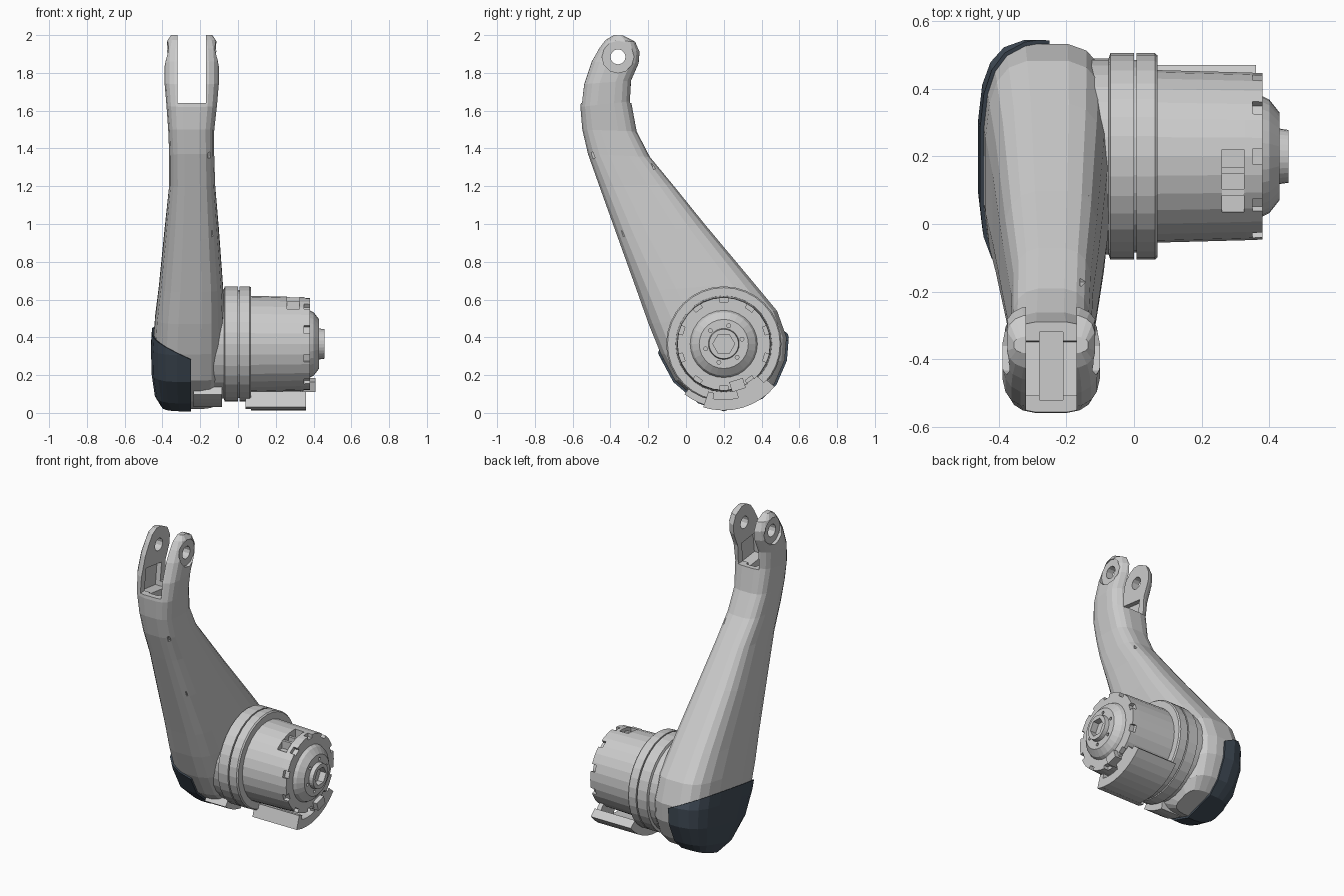
import bpy, bmesh, math
from mathutils import Vector, Matrix

if "Cube" in bpy.data.objects:
    bpy.data.objects.remove(bpy.data.objects["Cube"])

AY, AZ = 0.20, 0.365          # joint axis (runs along x)
PY, PZ = -0.36, 1.885         # fork pin axis


def make(name, bm):
    bmesh.ops.recalc_face_normals(bm, faces=bm.faces)
    me = bpy.data.meshes.new(name)
    bm.to_mesh(me)
    bm.free()
    ob = bpy.data.objects.new(name, me)
    bpy.context.collection.objects.link(ob)
    return ob


def loft(bm, rings):
    vs = [[bm.verts.new(p) for p in r] for r in rings]
    n = len(vs[0])
    for a, b in zip(vs, vs[1:]):
        for i in range(n):
            bm.faces.new((a[i], a[(i + 1) % n], b[(i + 1) % n], b[i]))
    bm.faces.new(vs[0])
    bm.faces.new(vs[-1])


def lathe(name, prof, y=AY, z=AZ, n=28, turn=0.0):
    """Turn (x, radius) pairs about an axis along x."""
    bm = bmesh.new()
    loft(bm, [[(x, y + r * math.cos(turn + i * math.tau / n), z + r * math.sin(turn + i * math.tau / n))
               for i in range(n)] for x, r in prof])
    return make(name, bm)


def box(name, lo, hi, rot=0.0):
    """Box between two corners, turned about x through its centre."""
    lo, hi = Vector(lo), Vector(hi)
    bm = bmesh.new()
    bmesh.ops.create_cube(bm, size=1)
    s = hi - lo
    bmesh.ops.transform(bm, verts=bm.verts, matrix=Matrix.Translation((lo + hi) / 2)
                        @ Matrix.Rotation(rot, 4, 'X') @ Matrix.Diagonal((s.x, s.y, s.z, 1)))
    return make(name, bm)


def arc(name, x0, x1, r0, r1, a0, a1, n=8):
    """Curved shell segment around the joint axis."""
    bm = bmesh.new()
    rings = []
    for i in range(n + 1):
        a = math.radians(a0 + (a1 - a0) * i / n)
        c, s = math.cos(a), math.sin(a)
        rings.append([(x, AY + r * c, AZ + r * s) for x, r in ((x0, r0), (x1, r0), (x1, r1), (x0, r1))])
    loft(bm, rings)
    return make(name, bm)


def cut(ob, cutters):
    for c in cutters:
        m = ob.modifiers.new("cut", 'BOOLEAN')
        m.operation, m.object, m.solver = 'DIFFERENCE', c, 'EXACT'
        bpy.context.view_layer.objects.active = ob
        bpy.ops.object.modifier_apply(modifier=m.name)
        bpy.data.objects.remove(c)


# Arm stations: front edge y z, back edge y z, left x, right x
STATIONS = [
    (0.20, 0.02, 0.40, 0.085, -.40, -.12), (0.07, 0.06, 0.47, 0.155, -.43, -.09),
    (-.06, 0.17, 0.525, 0.28, -.447, -.07), (-.135, 0.31, 0.535, 0.40, -.45, -.068),
    (-.20, 0.47, 0.485, 0.54, -.44, -.07), (-.26, 0.64, 0.36, 0.69, -.42, -.078),
    (-.36, 0.92, 0.10, 1.00, -.39, -.10), (-.46, 1.20, -.07, 1.21, -.365, -.12),
    (-.52, 1.37, -.19, 1.355, -.365, -.125), (-.55, 1.50, -.26, 1.49, -.37, -.125),
    (-.56, 1.62, -.29, 1.65, -.38, -.11), (-.545, 1.74, -.285, 1.76, -.39, -.10),
    (-.505, 1.86, -.245, 1.85, -.39, -.10), (-.465, 1.93, -.24, 1.91, -.385, -.105),
    (-.43, 1.975, -.265, 1.965, -.375, -.115), (-.385, 2.0, -.33, 1.998, -.355, -.135)]


def arm_mesh():
    bm = bmesh.new()
    rings = []
    for fy, fz, by, bz, x0, x1 in STATIONS:
        f, b, ring = Vector((0, fy, fz)), Vector((0, by, bz)), []
        for i in range(20):
            a = (i + 0.5) * math.tau / 20
            u, v = [math.copysign(abs(t) ** 0.6, t) for t in (math.cos(a), math.sin(a))]
            p = (f + b) / 2 + (b - f) / 2 * v
            p.x = (x0 + x1) / 2 + (x1 - x0) / 2 * u
            ring.append(p)
        rings.append(ring)
    loft(bm, rings)
    bmesh.ops.recalc_face_normals(bm, faces=bm.faces)
    return bm


# Arm with fork slot, tine pockets, floor groove, pin bores and edge notches
arm = make("arm", arm_mesh())
cutters = [box("slot", (-.32, -.8, 1.64), (-.17, 0, 2.2)),
           box("tine_pocket", (-.352, -.50, 1.62), (-.138, -.34, 1.77), -0.12),
           box("floor_groove", (-.28, -.52, 1.52), (-.21, -.32, 1.7)),
           lathe("pin_bore", [(-.6, .04), (.1, .04)], PY, PZ, 12),
           lathe("bore_left", [(-.5, .085), (-.368, .085)], PY, PZ, 12),
           lathe("bore_right", [(-.122, .085), (0, .085)], PY, PZ, 12)]
for y, z, x in [(-.50, 1.36, -.14), (-.165, 1.31, -.14), (.09, .99, -.115),
                (-.345, .945, -.12), (-.235, .64, -.105), (.35, .68, -.10)]:
    cutters.append(box("notch", (x - .02, y - .014, z - .017), (x + .06, y + .014, z + .017), 0.4))
cut(arm, cutters)

# Dark elbow cover: puffed copy of the arm's lower outer corner
bm = arm_mesh()
bm.normal_update()
for v, n in [(v, v.normal.copy()) for v in bm.verts]:
    v.co += n * 0.012
for co, no in (((-.25, 0, 0), (1, 0, 0)), ((-.25, -.15, .28), (.5, -.15, 1))):
    bmesh.ops.bisect_plane(bm, geom=bm.verts[:] + bm.edges[:] + bm.faces[:],
                           plane_co=co, plane_no=no, clear_outer=True)
    bmesh.ops.holes_fill(bm, edges=[e for e in bm.edges if e.is_boundary])
cover = make("elbow_cover", bm)
mat = bpy.data.materials.new("dark_slate")
mat.diffuse_color = (0.055, 0.075, 0.10, 1)
mat.use_nodes = True
mat.node_tree.nodes["Principled BSDF"].inputs["Base Color"].default_value = mat.diffuse_color
cover.data.materials.append(mat)

# Joint flange: two rings with a thin gap
lathe("joint_flange", [(-.16, .29), (-.075, .29), (-.07, .305), (.0, .305), (.0, .285), (.008, .285),
                       (.008, .305), (.062, .305), (.07, .298), (.07, .24)], n=32)

# Motor housing with stepped, tapered end
housing = lathe("motor_housing", [(.05, .255), (.07, .255), (.33, .248), (.38, .246), (.38, .178),
                                  (.40, .168), (.43, .13), (.43, .082), (.457, .078)])
cutters = [lathe("hex_socket", [(.415, .058), (.5, .058)], n=6),
           box("vent", (.26, .035, .54), (.325, .22, .7))]
for i in range(10):
    a = math.radians(18 + 36 * i)
    y, z = AY + .245 * math.cos(a), AZ + .245 * math.sin(a)
    cutters.append(box("rim_notch", (.35, y - .022, z - .022), (.42, y + .022, z + .022), a))
for i in range(6):
    a = math.radians(60 * i + 15)
    cutters.append(lathe("screw_hole", [(.41, .011), (.5, .011)],
                         AY + .1 * math.cos(a), AZ + .1 * math.sin(a), 6))
cut(housing, cutters)

# Ribs inside the vent window
for i, y in enumerate((.085, .15)):
    box(f"vent_rib_{i}", (.26, y, .53), (.325, y + .018, .59))

# Cable guard under the housing, with end lip, stop tab and rear clip
arc("cable_guard", .07, .36, .295, .352, -108, -40)
arc("guard_lip", .04, .36, .265, .352, -108, -101, 2)
arc("guard_rib", .33, .36, .24, .30, -75, -44, 4)
box("stop_tab", (.34, .235, .12), (.41, .31, .175), 0.3)
arc("rear_clip", -.235, -.085, .29, .338, -128, -98, 4)
